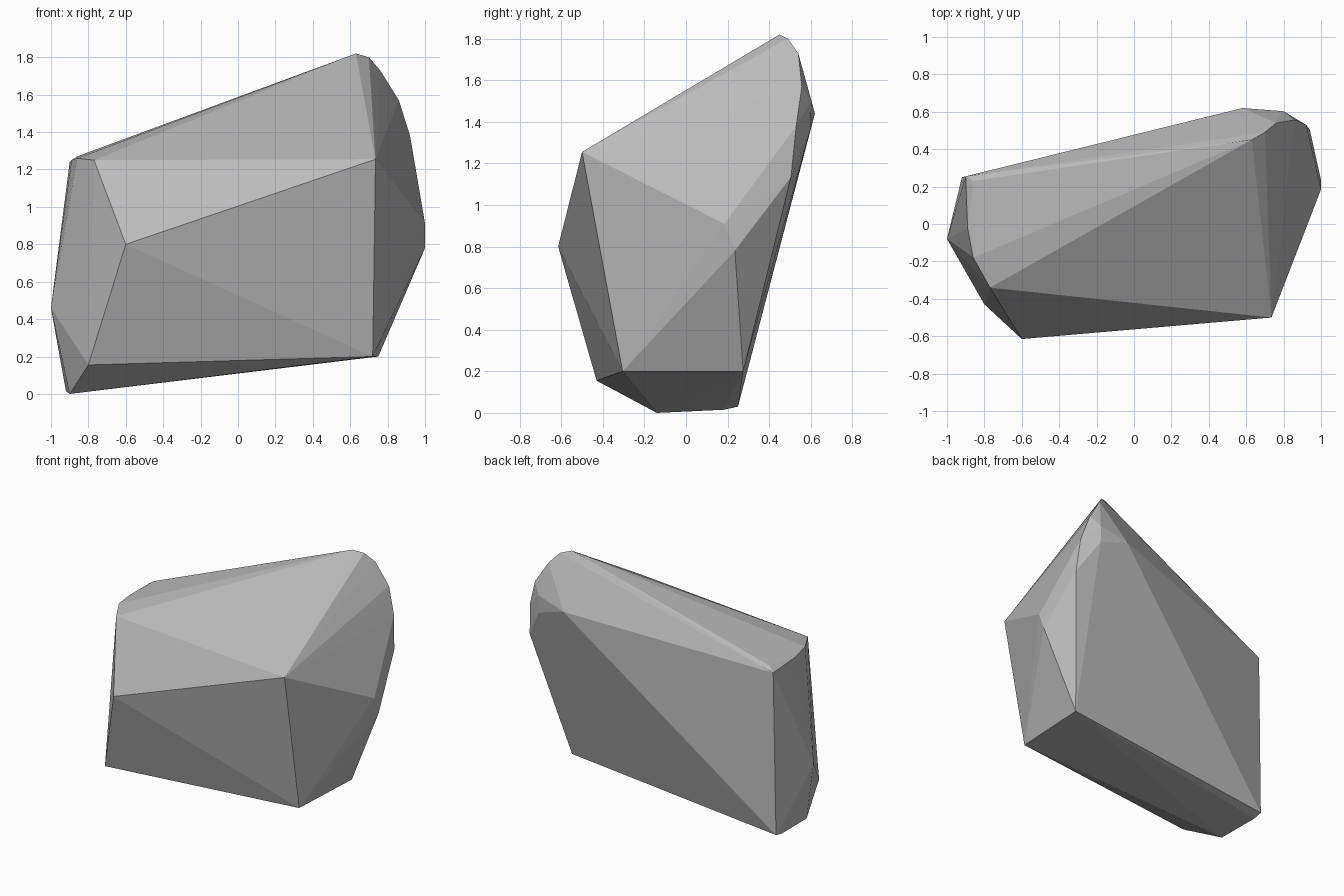
import bpy
import bmesh

cube = bpy.data.objects.get("Cube")
if cube:
    bpy.data.objects.remove(cube, do_unlink=True)

# Single stone colour
stone = bpy.data.materials.new("stone grey")
stone.use_nodes = True
grey = (0.5, 0.5, 0.5, 1.0)
stone.diffuse_color = grey
stone.node_tree.nodes["Principled BSDF"].inputs["Base Color"].default_value = grey

# Corners of the boulder, grouped by region
base = [(-0.90, -0.14, 0.0), (-0.92, 0.18, 0.015), (-0.92, 0.25, 0.03),
        (-0.80, -0.43, 0.155), (0.72, -0.305, 0.20), (0.75, 0.275, 0.20)]
front = [(-0.60, -0.615, 0.80), (0.735, -0.50, 1.255)]
low_end = [(-1.0, -0.08, 0.46), (-0.77, -0.34, 1.25), (-0.86, -0.18, 1.26),
           (-0.89, -0.02, 1.25), (-0.86, 0.23, 1.27), (-0.90, 0.255, 1.24)]
high_end = [(1.0, 0.185, 0.91), (1.0, 0.235, 0.78), (0.94, 0.505, 1.135),
            (0.92, 0.53, 1.38), (0.86, 0.557, 1.57)]
peak = [(0.63, 0.45, 1.82), (0.70, 0.49, 1.80), (0.76, 0.54, 1.73)]
back = [(0.58, 0.62, 1.44), (0.80, 0.60, 1.37), (0.80, 0.603, 1.50)]

# Wrap the corners in a faceted convex shell
bm = bmesh.new()
for co in base + front + low_end + high_end + peak + back:
    bm.verts.new(co)
hull = bmesh.ops.convex_hull(bm, input=bm.verts[:])
inner = [v for v in set(hull["geom_interior"] + hull["geom_unused"])
         if isinstance(v, bmesh.types.BMVert)]
bmesh.ops.delete(bm, geom=inner, context="VERTS")
bmesh.ops.recalc_face_normals(bm, faces=bm.faces[:])

mesh = bpy.data.meshes.new("boulder")
bm.to_mesh(mesh)
bm.free()
mesh.materials.append(stone)
boulder = bpy.data.objects.new("boulder", mesh)
bpy.context.collection.objects.link(boulder)
